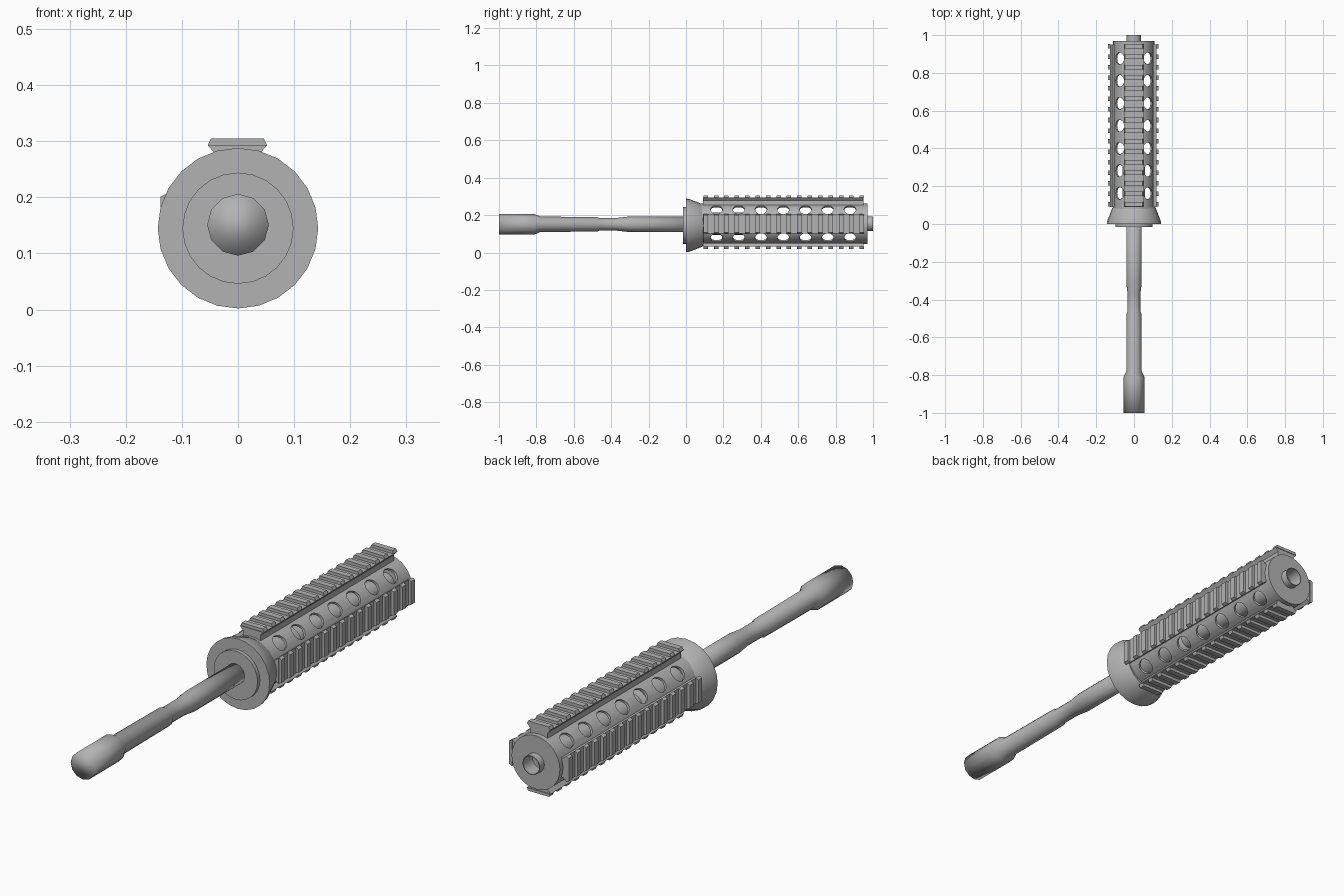
import bpy, bmesh, math
from mathutils import Matrix, Vector

if "Cube" in bpy.data.objects:
    bpy.data.objects.remove(bpy.data.objects["Cube"])

ROD = (0.0, 0.151)       # rod axis (x, z)
FLANGE = (0.0, 0.145)    # flange axis
GUARD = (-0.001, 0.154)  # slotted sleeve axis

# Dark grey metal
metal = bpy.data.materials.new("dark_grey")
metal.diffuse_color = (0.45, 0.45, 0.45, 1)
metal.use_nodes = True
metal.node_tree.nodes["Principled BSDF"].inputs["Base Color"].default_value = metal.diffuse_color


def finish(bm, name, smooth=None):
    bmesh.ops.recalc_face_normals(bm, faces=bm.faces)
    me = bpy.data.meshes.new(name)
    bm.to_mesh(me)
    bm.free()
    me.materials.append(metal)
    ob = bpy.data.objects.new(name, me)
    bpy.context.collection.objects.link(ob)
    if smooth:
        shade(ob, smooth)
    return ob


def shade(ob, angle):
    bpy.ops.object.select_all(action='DESELECT')
    bpy.context.view_layer.objects.active = ob
    ob.select_set(True)
    bpy.ops.object.shade_smooth_by_angle(angle=math.radians(angle))


def lathe(name, pts, axis, sides, closed=False, smooth=35):
    """Revolve (y, radius) points about a line parallel to y."""
    bm = bmesh.new()
    rings = []
    for y, r in pts:
        rings.append([bm.verts.new((axis[0] + r * math.sin(2 * math.pi * i / sides), y,
                                    axis[1] + r * math.cos(2 * math.pi * i / sides)))
                      for i in range(sides)])
    pairs = list(zip(rings, rings[1:]))
    if closed:
        pairs.append((rings[-1], rings[0]))
    for a, b in pairs:
        for i in range(sides):
            j = (i + 1) % sides
            bm.faces.new((a[i], a[j], b[j], b[i]))
    if not closed:
        bm.faces.new(rings[0])
        bm.faces.new(rings[-1])
    return finish(bm, name, smooth)


def prism(bm, half, y0, y1):
    """Extrude a mirrored (x, z) half profile along y."""
    prof = half + [(-x, z) for x, z in reversed(half)]
    a = [bm.verts.new((x, y0, z)) for x, z in prof]
    b = [bm.verts.new((x, y1, z)) for x, z in prof]
    n = len(prof)
    bm.faces.new(a)
    bm.faces.new(b)
    for i in range(n):
        j = (i + 1) % n
        bm.faces.new((a[i], a[j], b[j], b[i]))


def rail(name, angle, top):
    """Toothed accessory rail, rotated about the sleeve axis."""
    bm = bmesh.new()
    prism(bm, [(0.04, 0.095), (0.04, top - 0.027), (0.053, top - 0.012)], 0.09, 0.95)
    for i in range(16):
        y = 0.105 + i * 0.0557
        prism(bm, [(0.053, top - 0.012), (0.047, top)], y - 0.012, y + 0.012)
    rot = Matrix.Rotation(math.radians(angle), 4, 'Y')
    bm.transform(Matrix.Translation((GUARD[0], 0, GUARD[1])) @ rot)
    return finish(bm, name)


# Front rod with thick, softly shaded tip and narrowed waist
lathe("front_rod", [(-1, 0.055), (-0.81, 0.055), (-0.78, 0.041), (-0.475, 0.039),
                    (-0.465, 0.034), (-0.37, 0.034), (-0.31, 0.041), (0.05, 0.041)],
      ROD, 12, smooth=100)

# Flange: face disc and tapered collar
lathe("flange_disc", [(-0.015, 0.099), (0.01, 0.099)], FLANGE, 24)
lathe("flange_collar", [(0, 0.143), (0.015, 0.142), (0.085, 0.115), (0.093, 0.109)], FLANGE, 24)

# Inner tube, thin-walled and open at the back end
lathe("inner_tube", [(0.05, 0.06), (0.33, 0.06), (0.34, 0.039), (1, 0.039),
                     (1, 0.036), (0.94, 0.036)], GUARD, 20)

# Hollow sleeve with closed back end
sleeve = lathe("sleeve", [(0.08, 0.109), (0.97, 0.109), (0.97, 0.037), (0.955, 0.037),
                          (0.955, 0.098), (0.08, 0.098)], GUARD, 32, closed=True, smooth=None)

# Four diagonal rows of round vent holes
bm = bmesh.new()
for k in range(4):
    a = math.radians(45 + 90 * k)
    d = Vector((math.sin(a), 0, math.cos(a)))
    for i in range(7):
        pos = Vector((GUARD[0], 0.163 + 0.119 * i, GUARD[1])) + d * 0.11
        m = Matrix.Translation(pos) @ d.to_track_quat('Z', 'Y').to_matrix().to_4x4()
        bmesh.ops.create_cone(bm, cap_ends=True, segments=16, radius1=0.032,
                              radius2=0.032, depth=0.08, matrix=m)
cutter = finish(bm, "vent_cutter")
cutter.hide_render = True
mod = sleeve.modifiers.new("vents", 'BOOLEAN')
mod.operation = 'DIFFERENCE'
mod.solver = 'EXACT'
mod.object = cutter
bpy.context.view_layer.objects.active = sleeve
bpy.ops.object.modifier_apply(modifier=mod.name)
bpy.data.objects.remove(cutter)
shade(sleeve, 35)

# Rails on four sides, the top one taller
for name, angle, top in (("top_rail", 0, 0.151), ("right_rail", 90, 0.132),
                         ("bottom_rail", 180, 0.134), ("left_rail", 270, 0.137)):
    rail(name, angle, top)
